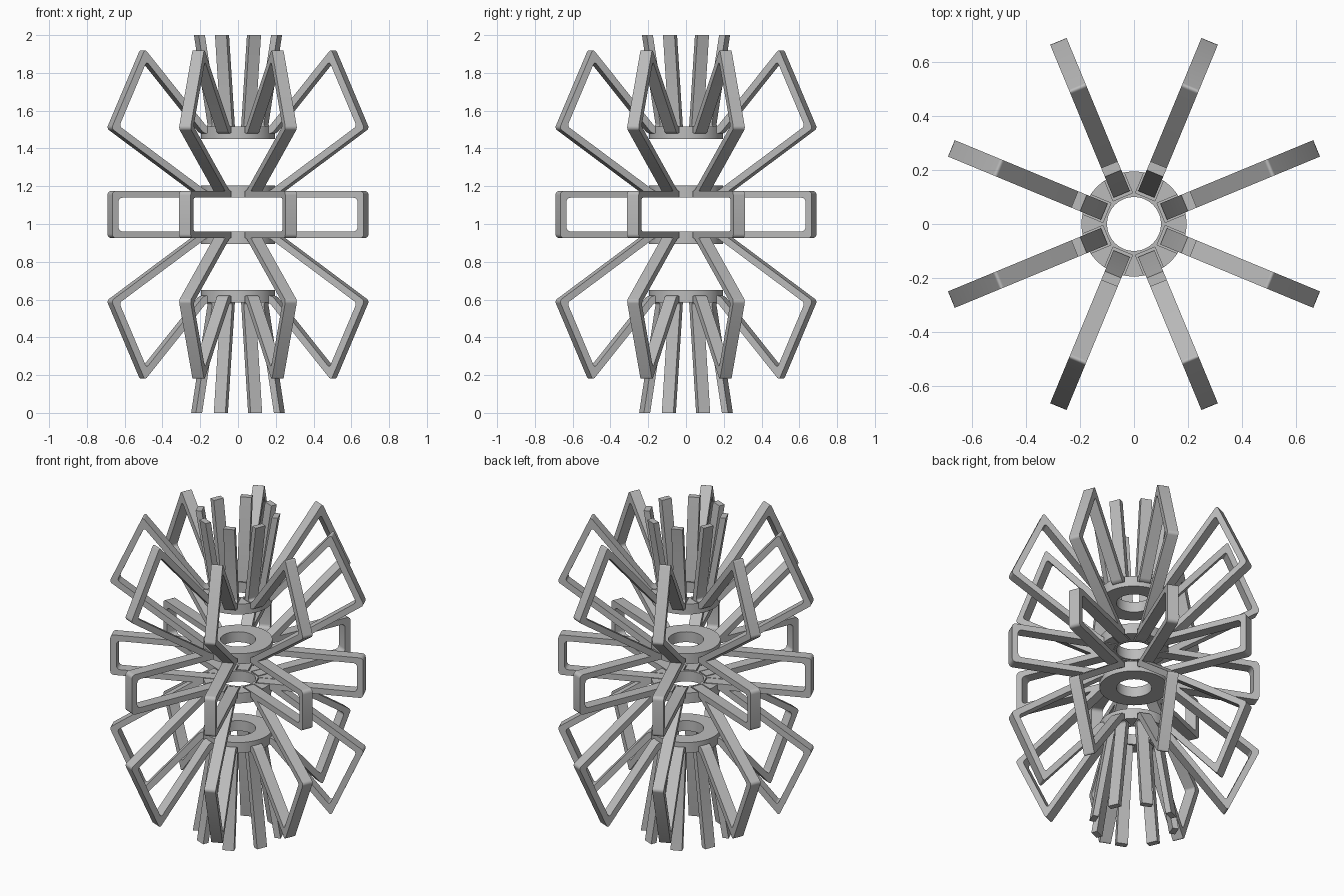
import bpy, bmesh, math
from mathutils import Vector, Matrix

if "Cube" in bpy.data.objects:
    bpy.data.objects.remove(bpy.data.objects["Cube"], do_unlink=True)

MID = 1.05            # height of the mirror plane
THICK = 0.036         # strip thickness in its own plane
WIDTH = 0.066         # strip width across
ARMS = 8

grey = bpy.data.materials.new("plain grey")
grey.use_nodes = True
colour = (0.5, 0.5, 0.5, 1)
grey.diffuse_color = colour
grey.node_tree.nodes["Principled BSDF"].inputs["Base Color"].default_value = colour


def arm_angle(i):
    return math.tau * (i + 0.5) / ARMS


def finish(bm, name):
    bmesh.ops.recalc_face_normals(bm, faces=bm.faces)
    mesh = bpy.data.meshes.new(name)
    bm.to_mesh(mesh)
    bm.free()
    mesh.materials.append(grey)
    obj = bpy.data.objects.new(name, mesh)
    bpy.context.collection.objects.link(obj)
    return obj


def smooth(obj):
    bpy.ops.object.select_all(action='DESELECT')
    obj.select_set(True)
    bpy.context.view_layer.objects.active = obj
    bpy.ops.object.shade_smooth_by_angle(angle=math.radians(35))


def offset_point(path, i):
    """Mitred sideways offset at one point of a (radius, height) path."""
    dirs = []
    if i > 0:
        dirs.append((path[i] - path[i - 1]).normalized())
    if i < len(path) - 1:
        dirs.append((path[i + 1] - path[i]).normalized())
    normals = [Vector((-d.y, d.x)) for d in dirs]
    n = sum(normals, Vector((0, 0))).normalized()
    return n * (THICK / 2 / n.dot(normals[0]))


def strip_mesh(points, level_start=False, bend=0.022):
    """Flat strip that follows a path, with rounded bends."""
    path = [Vector(p) for p in points]
    bm = bmesh.new()
    sections = []
    for i, p in enumerate(path):
        off = offset_point(path, i)
        sec = []
        for side, y in ((1, 1), (1, -1), (-1, -1), (-1, 1)):
            q = p + off * side
            z = p.y if level_start and i == 0 else q.y
            sec.append(bm.verts.new((q.x, y * WIDTH / 2, z)))
        sections.append(sec)
    for a, b in zip(sections, sections[1:]):
        for k in range(4):
            j = (k + 1) % 4
            bm.faces.new((a[k], a[j], b[j], b[k]))
    bm.faces.new(sections[0])
    bm.faces.new(sections[-1])
    corners = [bm.edges.get((s[k], s[k + 1])) for s in sections[1:-1] for k in (0, 2)]
    # the cross edges of each bend are rounded
    bmesh.ops.bevel(bm, geom=corners, offset=bend, segments=5,
                    affect='EDGES', profile=0.5, clamp_overlap=True)
    return bm


def strips_around(name, points, level_start=False):
    for i in range(ARMS):
        bm = strip_mesh(points, level_start)
        bmesh.ops.rotate(bm, verts=bm.verts, matrix=Matrix.Rotation(arm_angle(i), 3, 'Z'))
        smooth(finish(bm, f"{name}_{i + 1}"))


def socket_ring(name, low, high, sockets_up):
    """Flat ring with eight sockets cut into one face."""
    bm = bmesh.new()
    profile = [bm.verts.new((r, 0, z)) for r, z in
               ((0.1, low), (0.195, low), (0.195, high), (0.1, high))]
    edges = [bm.edges.new((profile[k], profile[(k + 1) % 4])) for k in range(4)]
    bmesh.ops.spin(bm, geom=profile + edges, axis=(0, 0, 1), cent=(0, 0, 0),
                   angle=math.tau, steps=64, use_duplicate=False)
    bmesh.ops.remove_doubles(bm, verts=bm.verts, dist=0.0001)
    ring = finish(bm, name)

    cut = bmesh.new()
    face_z = high if sockets_up else low
    for i in range(ARMS):
        place = (Matrix.Rotation(arm_angle(i), 4, 'Z')
                 @ Matrix.Translation((0.209, 0, face_z))
                 @ Matrix.Diagonal((0.2, 0.078, 0.068, 1)))
        bmesh.ops.create_cube(cut, size=1, matrix=place)
    cutter = finish(cut, name + "_cutter")
    cutter.hide_render = True
    mod = ring.modifiers.new("sockets", 'BOOLEAN')
    mod.operation = 'DIFFERENCE'
    mod.solver = 'EXACT'
    mod.object = cutter
    smooth(ring)
    bpy.ops.object.modifier_apply(modifier=mod.name)
    bpy.data.objects.remove(cutter, do_unlink=True)


def mirrored(points):
    return [(r, 2 * MID - z) for r, z in points]


# Middle loops
half = [(0.115, 1.157), (0.716, 1.157)]
strips_around("middle_loop", half + mirrored(half)[::-1])

# Upper and lower loops, each running from a steep spoke round an open petal
petal = [(0.138, 1.497), (0.2, 1.497), (0.542, 1.893),
         (0.716, 1.512), (0.2, 1.157), (0.13, 1.157)]
strips_around("upper_loop", [(0.221, 2.0)] + petal, True)
strips_around("lower_loop", [(0.237, 0.0)] + mirrored(petal), True)

# Rings that hold the loops
socket_ring("top_ring", 1.45, 1.515, True)
socket_ring("upper_middle_ring", 1.14, 1.205, False)
socket_ring("lower_middle_ring", 0.895, 0.96, True)
socket_ring("bottom_ring", 0.585, 0.65, False)
